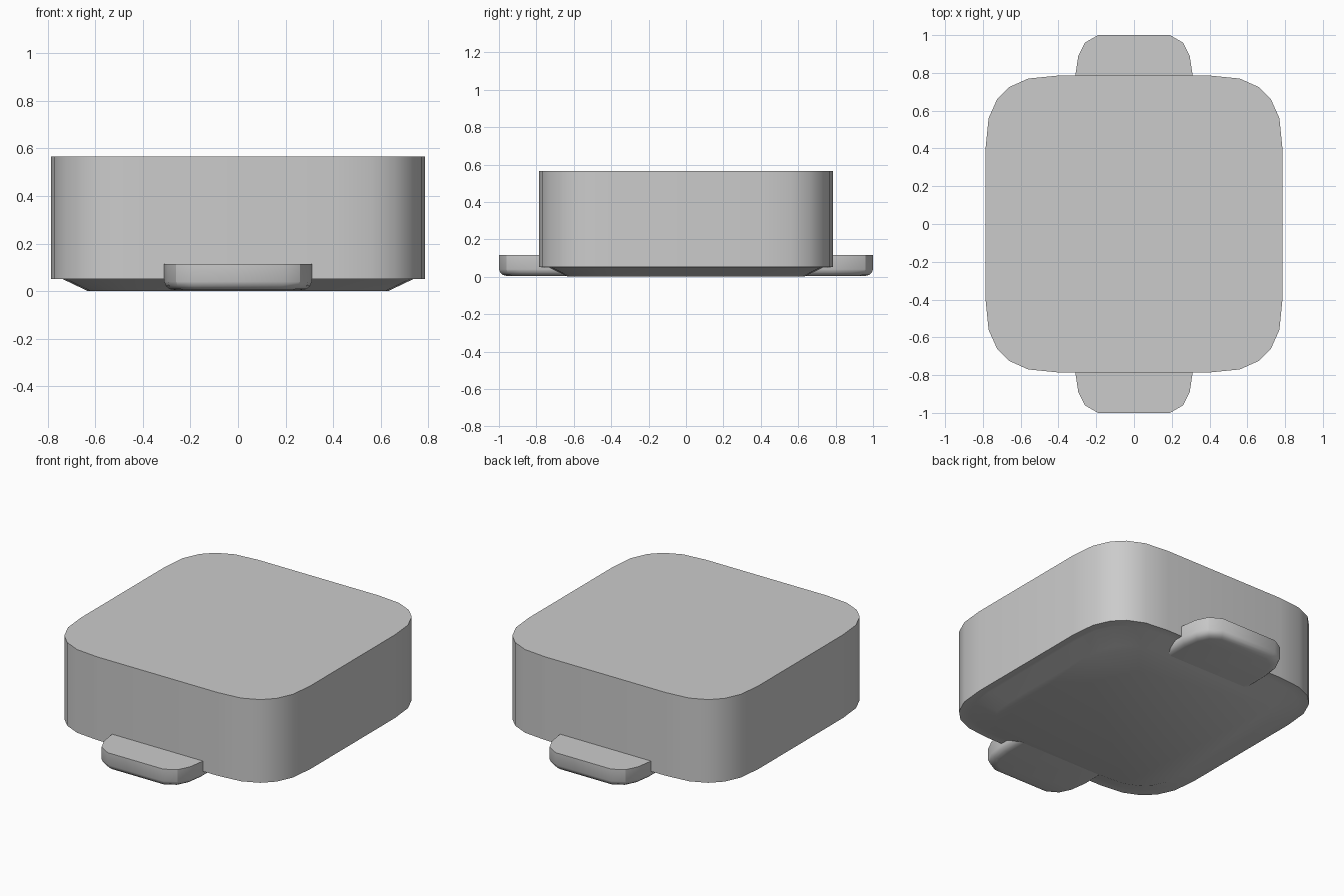
import bpy
import math

if "Cube" in bpy.data.objects:
    bpy.data.objects.remove(bpy.data.objects["Cube"])


def loft(name, rings):
    """Closed solid through equal-count rings, listed bottom to top."""
    n = len(rings[0])
    verts = [p for ring in rings for p in ring]
    faces = [list(range(n))[::-1], [(len(rings) - 1) * n + i for i in range(n)]]
    for r in range(len(rings) - 1):
        for i in range(n):
            j = (i + 1) % n
            faces.append([r * n + i, r * n + j, (r + 1) * n + j, (r + 1) * n + i])
    mesh = bpy.data.meshes.new(name)
    mesh.from_pydata(verts, [], faces)
    obj = bpy.data.objects.new(name, mesh)
    bpy.context.collection.objects.link(obj)
    bpy.ops.object.select_all(action='DESELECT')
    obj.select_set(True)
    bpy.context.view_layer.objects.active = obj
    bpy.ops.object.shade_smooth_by_angle(angle=math.radians(30))
    return obj


# Rounded square case with a stepped, chamfered foot
corner = [(0.785, 0.41), (0.77, 0.56), (0.725, 0.66),
          (0.66, 0.725), (0.56, 0.77), (0.41, 0.785)]
outline = []
for k in range(4):
    c, s = [(1, 0), (0, 1), (-1, 0), (0, -1)][k]
    outline += [(x * c - y * s, x * s + y * c) for x, y in corner]


def case_ring(half, z):
    f = half / 0.785
    return [(x * f, y * f, z) for x, y in outline]


loft("case", [case_ring(0.63, 0.0), case_ring(0.735, 0.05),
              case_ring(0.785, 0.051), case_ring(0.785, 0.565)])

# Lug with a rounded underside, one at the front and one at the back
edge = [(0.31, 0.60), (0.31, 0.79), (0.295, 0.89), (0.26, 0.96), (0.19, 1.0)]
lug_outline = edge + [(-x, y) for x, y in reversed(edge)]


def lug_ring(inset, z, sign):
    fx, fy = (0.31 - inset) / 0.31, (0.40 - inset) / 0.40
    return [(x * fx * sign, (0.60 + (y - 0.60) * fy) * sign, z)
            for x, y in lug_outline]


for name, sign in (("front_lug", -1), ("back_lug", 1)):
    loft(name, [lug_ring(i, z, sign) for i, z in
                ((0.045, 0.004), (0.022, 0.009), (0.007, 0.022),
                 (0.0, 0.04), (0.0, 0.115))])
